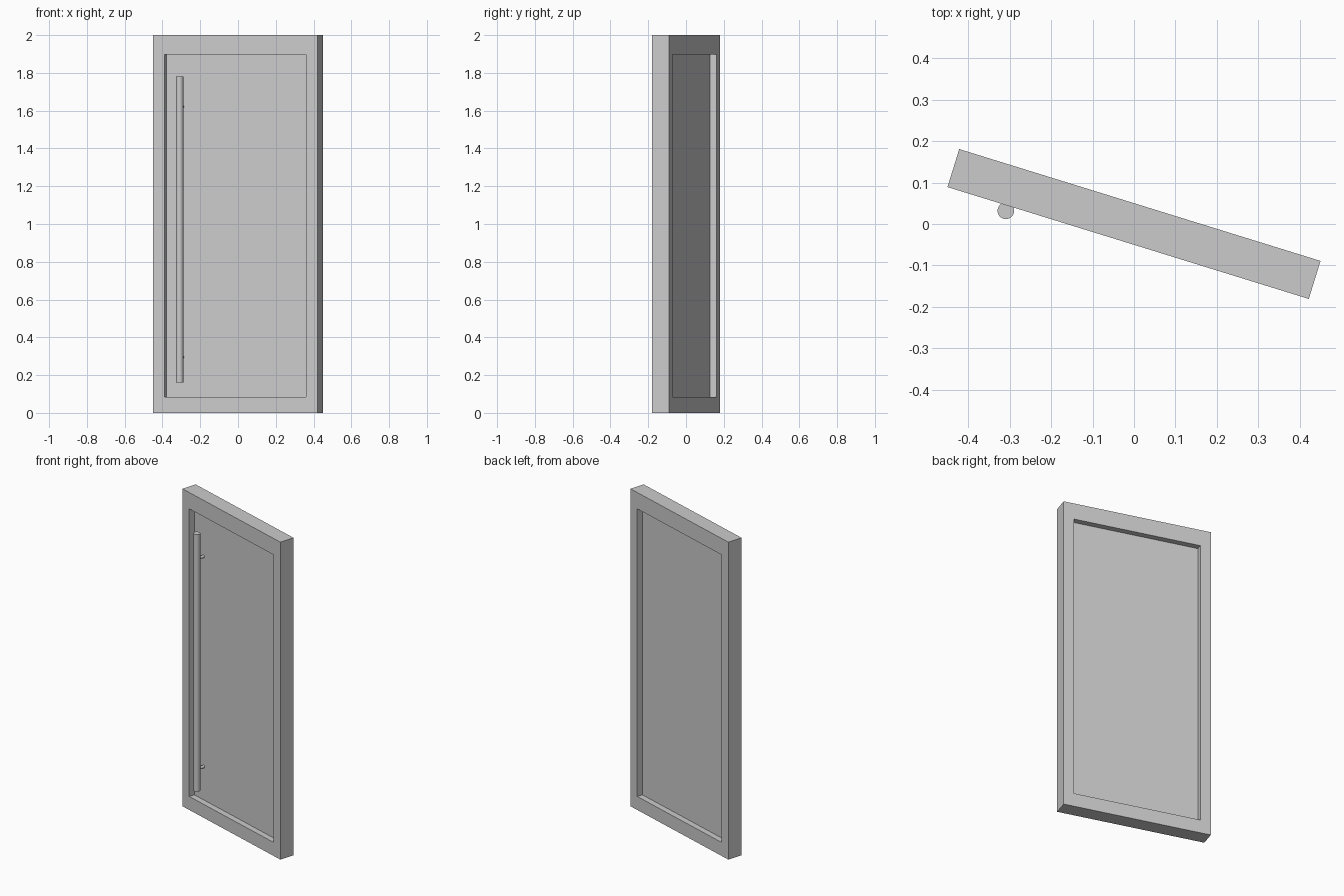
import bpy
import bmesh
from math import radians
from mathutils import Matrix, Vector

cube = bpy.data.objects.get("Cube")
if cube:
    bpy.data.objects.remove(cube)

WIDTH, DEPTH, HEIGHT = 0.913, 0.096, 2.0
BORDER, RECESS = 0.0905, 0.037
PANEL_BOTTOM, PANEL_TOP = 0.085, 1.897
SWING = Matrix.Rotation(radians(-17.2), 4, "Z")   # the whole door stands ajar

grey = bpy.data.materials.new("light_grey")
grey.use_nodes = True
colour = (0.6, 0.6, 0.6, 1)
grey.diffuse_color = colour
grey.node_tree.nodes["Principled BSDF"].inputs["Base Color"].default_value = colour


def finish(name, bm, smooth=False):
    """Turn a bmesh into an object, swung with the door."""
    bm.transform(SWING)
    bmesh.ops.recalc_face_normals(bm, faces=bm.faces)
    mesh = bpy.data.meshes.new(name)
    bm.to_mesh(mesh)
    bm.free()
    mesh.materials.append(grey)
    obj = bpy.data.objects.new(name, mesh)
    bpy.context.collection.objects.link(obj)
    if smooth:
        bpy.ops.object.select_all(action="DESELECT")
        obj.select_set(True)
        bpy.context.view_layer.objects.active = obj
        bpy.ops.object.shade_smooth_by_angle(angle=radians(40))
    return obj


def rod(name, start, end, radius, sides):
    """Capped cylinder between two points."""
    start, end = Vector(start), Vector(end)
    axis = end - start
    turn = axis.to_track_quat("Z", "Y").to_matrix().to_4x4()
    bm = bmesh.new()
    bmesh.ops.create_cone(bm, cap_ends=True, segments=sides, radius1=radius,
                          radius2=radius, depth=axis.length,
                          matrix=Matrix.Translation((start + end) / 2) @ turn)
    return finish(name, bm, smooth=True)


# Door slab with a sunken panel on the front and on the back
bm = bmesh.new()
bmesh.ops.create_cube(bm, size=1, matrix=Matrix.Translation((0, 0, HEIGHT / 2))
                      @ Matrix.Diagonal((WIDTH, DEPTH, HEIGHT, 1)))
bm.normal_update()
for face in [f for f in bm.faces if abs(f.normal.y) > 0.9]:
    inward = -face.normal.copy()
    bmesh.ops.inset_individual(bm, faces=[face], thickness=BORDER)
    for v in face.verts:
        v.co.z = PANEL_TOP if v.co.z > HEIGHT / 2 else PANEL_BOTTOM
    floor = bmesh.ops.extrude_discrete_faces(bm, faces=[face])["faces"][0]
    bmesh.ops.translate(bm, verts=floor.verts, vec=inward * RECESS)
finish("door_slab", bm)

# Tall pull bar on two stand-offs fixed to the front panel
BAR_X, BAR_Y = -0.305, -0.061
rod("handle_bar", (BAR_X, BAR_Y, 0.16), (BAR_X, BAR_Y, 1.78), 0.02, 32)
for name, z in (("lower_handle_post", 0.295), ("upper_handle_post", 1.62)):
    rod(name, (BAR_X, BAR_Y, z), (BAR_X, RECESS - DEPTH / 2, z), 0.009, 20)
